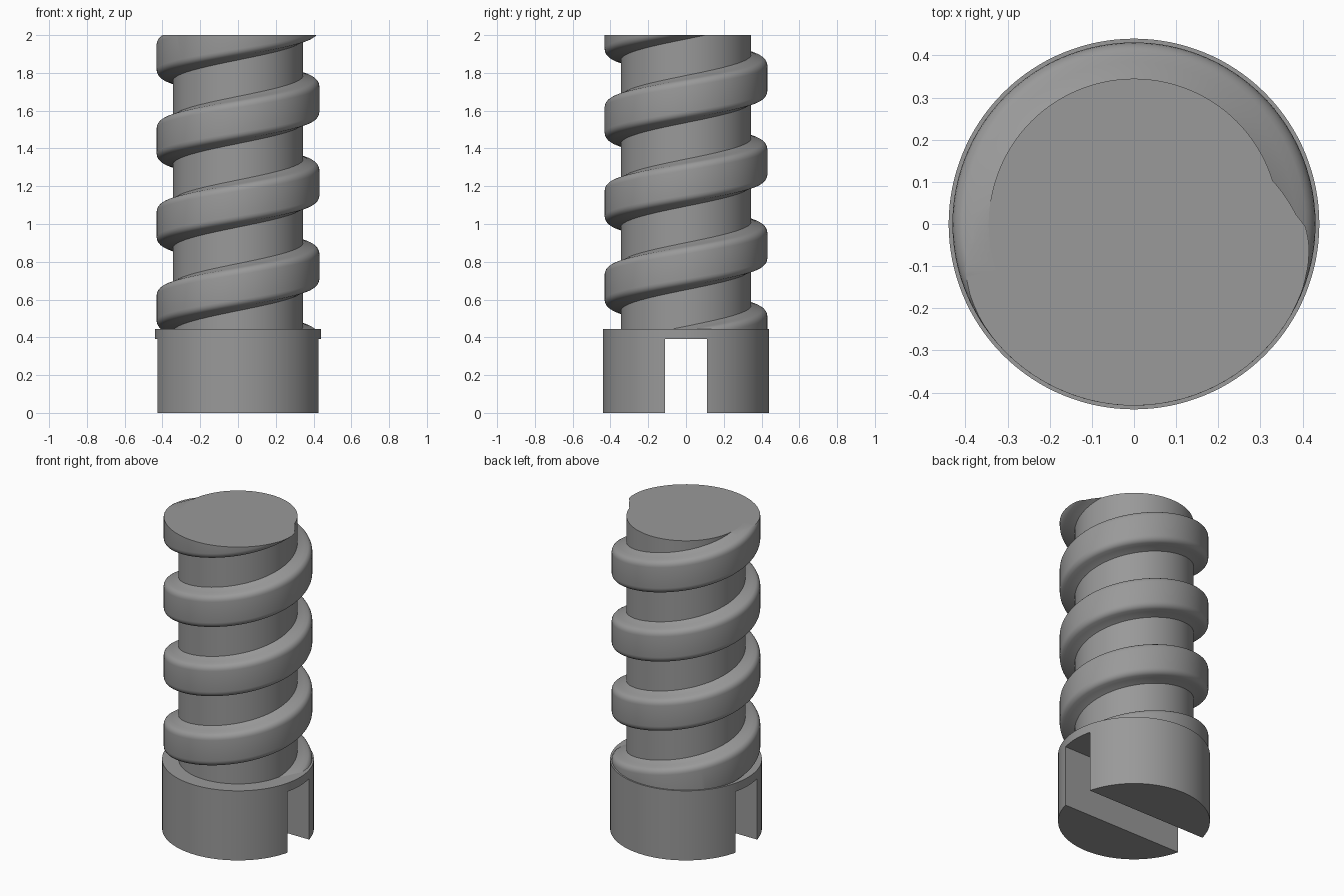
import bpy, bmesh, math

if "Cube" in bpy.data.objects:
    bpy.data.objects.remove(bpy.data.objects["Cube"])

BASE_R, BASE_TOP = 0.44, 0.445
CORE_R, TOP = 0.345, 2.0
THREAD_R, PITCH = 0.431, 0.4425
SLOT_HALF, SLOT_TOP = 0.11, 0.39

metal = bpy.data.materials.new("grey metal")
metal.diffuse_color = (0.32, 0.32, 0.32, 1)
metal.use_nodes = True
metal.node_tree.nodes["Principled BSDF"].inputs["Base Color"].default_value = metal.diffuse_color


def finish(obj, angle=35):
    obj.data.materials.clear()
    obj.data.materials.append(metal)
    bpy.ops.object.select_all(action='DESELECT')
    obj.select_set(True)
    bpy.context.view_layer.objects.active = obj
    bpy.ops.object.shade_smooth_by_angle(angle=math.radians(angle))


def cylinder(name, radius, z0, z1):
    bpy.ops.mesh.primitive_cylinder_add(vertices=128, radius=radius, depth=z1 - z0,
                                        location=(0, 0, (z0 + z1) / 2))
    obj = bpy.context.object
    obj.name = name
    return obj


# Base collar with a driving slot across its underside
base = cylinder("base_collar", BASE_R, 0, BASE_TOP)
bpy.ops.mesh.primitive_cube_add(size=1, location=(0, 0, SLOT_TOP - 0.5))
cutter = bpy.context.object
cutter.name = "slot_cutter"
cutter.scale = (2, 2 * SLOT_HALF, 1)
cutter.hide_render = True
cut = base.modifiers.new("slot", 'BOOLEAN')
cut.operation, cut.object, cut.solver = 'DIFFERENCE', cutter, 'EXACT'
bpy.context.view_layer.objects.active = base
bpy.ops.object.modifier_apply(modifier=cut.name)
bpy.data.objects.remove(cutter)
finish(base)

# Straight core shaft
finish(cylinder("core_shaft", CORE_R, BASE_TOP - 0.02, TOP))

# Thread cross-section: sloped flanks with rounded crest corners (radius, height)
half = [(CORE_R - 0.015, 0.133), (CORE_R, 0.125), (0.385, 0.108)]
corner_r, corner_z, corner = 0.391, 0.066, 0.04
half += [(corner_r + corner * math.cos(a), corner_z + corner * math.sin(a))
         for a in (math.radians(d) for d in (66, 50, 34, 17, 0))]
section = [(r, -z) for r, z in half] + [(r, z) for r, z in reversed(half)]

# Sweep the section along the helix; height is 0.555 at the -x side
bm = bmesh.new()
STEPS = 96
z_start, z_end = 0.29, 2.16
count = int((z_end - z_start) / PITCH * STEPS)
rings = []
for i in range(count + 1):
    z = z_start + (z_end - z_start) * i / count
    a = math.pi + (z - 0.555) / PITCH * 2 * math.pi
    rings.append([bm.verts.new((r * math.cos(a), r * math.sin(a), z + dz))
                  for r, dz in section])
n = len(section)
for lo, hi in zip(rings, rings[1:]):
    for j in range(n):
        k = (j + 1) % n
        bm.faces.new((lo[j], hi[j], hi[k], lo[k]))

# Trim the thread flush with the collar and with the shaft top
for height, up in ((BASE_TOP - 0.005, -1), (TOP, 1)):
    res = bmesh.ops.bisect_plane(bm, geom=bm.verts[:] + bm.edges[:] + bm.faces[:],
                                 plane_co=(0, 0, height), plane_no=(0, 0, up),
                                 clear_outer=True)
    rim = [g for g in res["geom_cut"] if isinstance(g, bmesh.types.BMEdge)]
    bmesh.ops.triangle_fill(bm, edges=rim, use_beauty=True)
bmesh.ops.recalc_face_normals(bm, faces=bm.faces[:])
mesh = bpy.data.meshes.new("screw_thread")
bm.to_mesh(mesh)
bm.free()
thread = bpy.data.objects.new("screw_thread", mesh)
bpy.context.collection.objects.link(thread)
finish(thread, 40)
